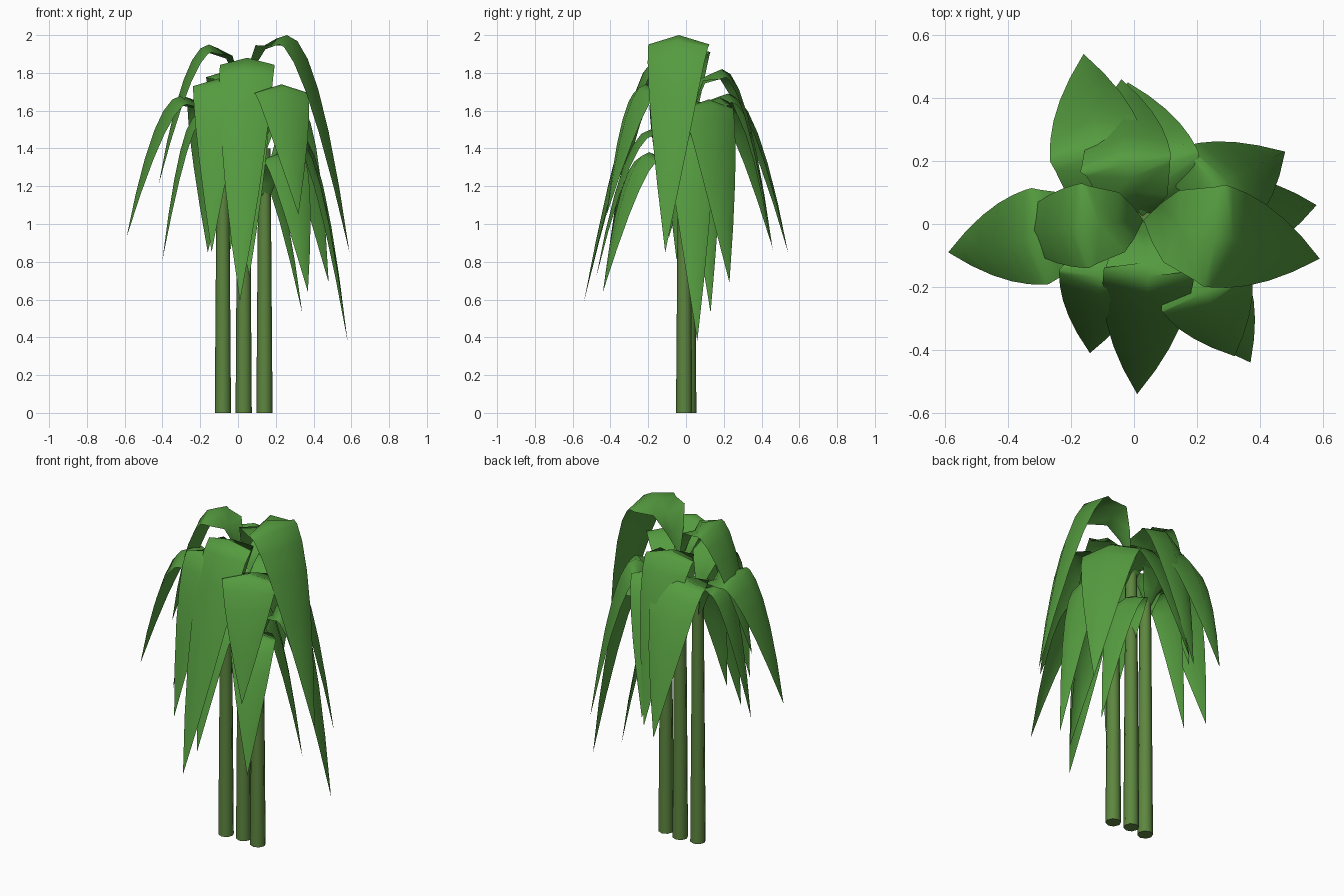
import bpy, bmesh, math
from mathutils import Vector

if "Cube" in bpy.data.objects:
    bpy.data.objects.remove(bpy.data.objects["Cube"], do_unlink=True)


def make_material(name, color):
    mat = bpy.data.materials.new(name)
    mat.use_nodes = True
    mat.diffuse_color = color
    mat.node_tree.nodes["Principled BSDF"].inputs["Base Color"].default_value = color
    return mat


leaf_green = make_material("leaf green", (0.09, 0.33, 0.05, 1))
stem_green = make_material("stem green", (0.11, 0.24, 0.05, 1))


def finish(name, bm, mat):
    mesh = bpy.data.meshes.new(name)
    bm.to_mesh(mesh)
    bm.free()
    mesh.materials.append(mat)
    for poly in mesh.polygons:
        poly.use_smooth = True
    obj = bpy.data.objects.new(name, mesh)
    bpy.context.collection.objects.link(obj)


def make_stem(name, x, y, height, radius=0.043):
    bpy.ops.mesh.primitive_cylinder_add(vertices=8, radius=radius, depth=height,
                                        location=(x, y, height / 2))
    obj = bpy.context.object
    obj.name = name
    obj.data.materials.append(stem_green)
    # Narrow the upper end a little
    for v in obj.data.vertices:
        if v.co.z > 0:
            v.co.x *= 0.75
            v.co.y *= 0.75
    bpy.ops.object.shade_smooth_by_angle(angle=math.radians(50))


def make_leaf(name, root, tip, crest, half_width, reach=0.41, droop=2, bend=0):
    """Arching blade: climbs from the stem to its crest, then droops to a point."""
    rise, fall = 4, 6
    tip = Vector(tip)
    base = Vector((root[0], root[1], crest - 0.3))
    out = Vector((tip.x - base.x, tip.y - base.y, 0)).normalized()
    side = Vector((-out.y, out.x, 0))
    peak = base.lerp(tip, reach) + side * bend
    peak.z = crest

    # Midrib points with the blade's half width at each
    rib = []
    for i in range(rise):
        s = i / rise
        p = base.lerp(peak, s)
        p.z = crest - 0.3 * (1 - s) ** 2
        rib.append((p, half_width * math.sin(s * math.pi / 2)))
    for i in range(fall + 1):
        f = i / fall
        p = peak.lerp(tip, f)
        p.z = crest + (tip.z - crest) * f ** droop
        rib.append((p, half_width * (1 - f ** 2.4)))

    # Rows of left edge, midrib and right edge, folded like a shallow roof
    bm = bmesh.new()
    rows = []
    for i, (p, w) in enumerate(rib):
        ahead = rib[min(i + 1, len(rib) - 1)][0] - rib[max(i - 1, 0)][0]
        normal = ahead.cross(side).normalized()
        if normal.dot(out) + normal.z < 0:
            normal.negate()
        fold = normal * w * -0.3
        mid = bm.verts.new(p)
        if w < 0.001:
            rows.append((mid, mid, mid))
        else:
            rows.append((bm.verts.new(p + side * w + fold), mid,
                         bm.verts.new(p - side * w + fold)))
    for a, b in zip(rows, rows[1:]):
        for k in range(2):
            corners = list(dict.fromkeys((a[k], a[k + 1], b[k + 1], b[k])))
            bm.faces.new(corners)
    bm.normal_update()
    if sum(face.normal.z for face in bm.faces) < 0:
        bmesh.ops.reverse_faces(bm, faces=bm.faces[:])
    finish(name, bm, leaf_green)


# Stems: position and height
stems = {
    "right": (-0.08, 0.0, 1.46),
    "middle": (0.03, 0.012, 1.6),
    "left": (0.14, -0.01, 1.4),
}

# Leaves of each stem: direction, tip, crest height, half width, shape changes
leaves = {
    "middle": [
        ("left", (0.59, -0.11, 0.85), 2.0, 0.165, {}),
        ("right", (-0.42, -0.03, 1.21), 1.95, 0.135, {}),
        ("front", (0.01, -0.54, 0.59), 1.88, 0.145,
         dict(reach=0.32, droop=1.55, bend=0.025)),
        ("back", (-0.04, 0.46, 0.86), 1.82, 0.145, dict(bend=0.03)),
        ("lower_front", (0.06, -0.475, 0.72), 1.5, 0.115, {}),
        ("lower_back", (0.34, 0.13, 0.53), 1.4, 0.1, dict(reach=0.28, bend=0.05)),
    ],
    "right": [
        ("right", (-0.59, -0.09, 0.93), 1.68, 0.155, dict(reach=0.43)),
        ("front", (-0.14, -0.41, 0.85), 1.77, 0.135, {}),
        ("back", (-0.16, 0.54, 0.85), 1.69, 0.155, {}),
        ("lower_right", (-0.4, -0.05, 0.81), 1.58, 0.1, {}),
    ],
    "left": [
        ("front", (0.32, -0.42, 1.05), 1.74, 0.155, dict(reach=0.5)),
        ("left", (0.48, 0.23, 0.69), 1.66, 0.165, dict(bend=0.04)),
        ("back", (-0.02, 0.45, 0.9), 1.67, 0.14, {}),
        ("lower_front", (0.37, -0.44, 0.64), 1.38, 0.125, dict(reach=0.43)),
        ("lower_left", (0.58, 0.06, 0.38), 1.48, 0.13, {}),
    ],
}

for where, (x, y, height) in stems.items():
    make_stem(where + "_stem", x, y, height)
    for direction, tip, crest, half_width, shape in leaves[where]:
        make_leaf(f"{where}_stem_{direction}_leaf", (x, y), tip, crest, half_width, **shape)
